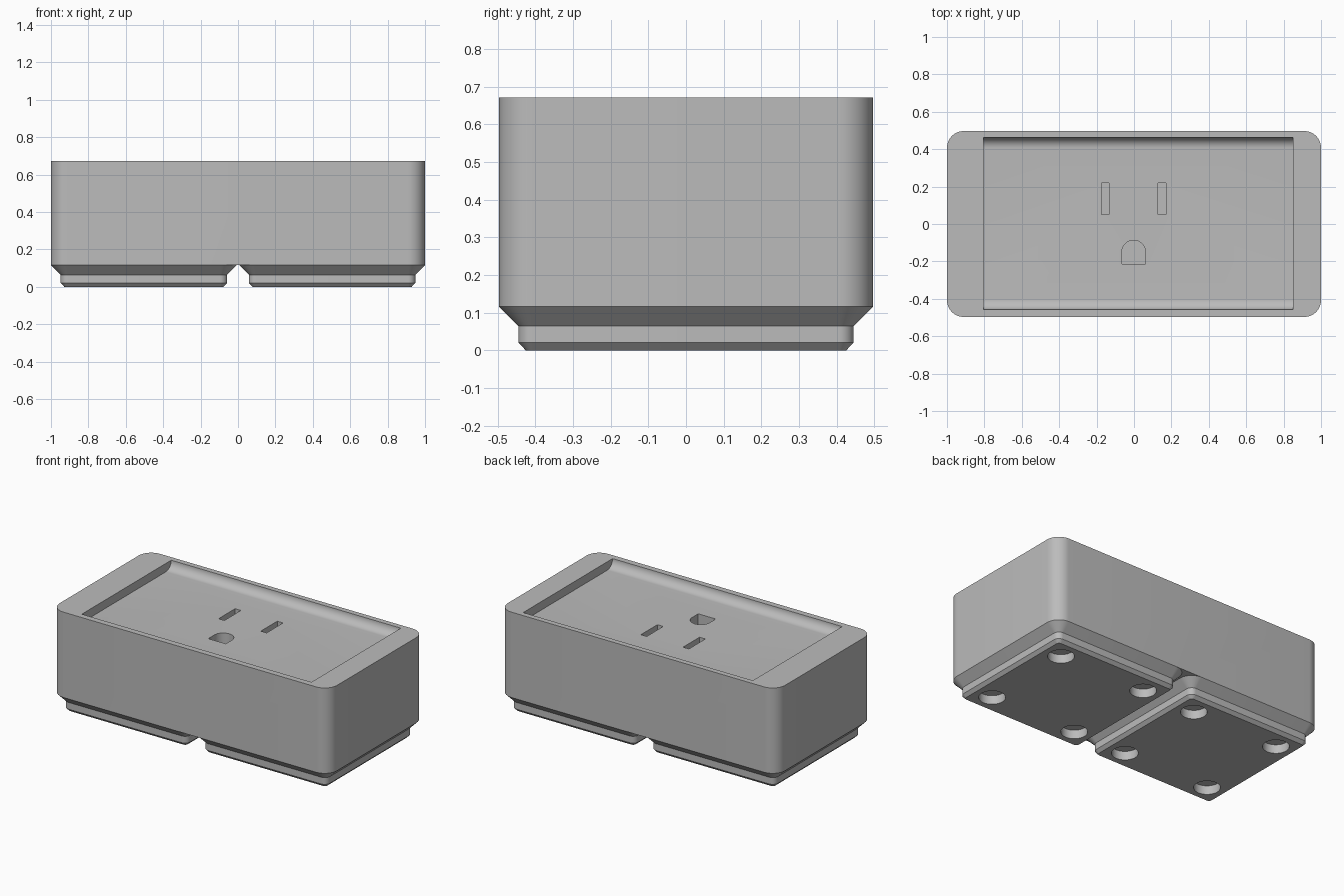
import bpy, bmesh, math

if "Cube" in bpy.data.objects:
    bpy.data.objects.remove(bpy.data.objects["Cube"])

grey = bpy.data.materials.new("plain grey")
grey.diffuse_color = (0.5, 0.5, 0.5, 1)
grey.use_nodes = True
grey.node_tree.nodes["Principled BSDF"].inputs["Base Color"].default_value = grey.diffuse_color

HX, HY, TOP, FOOT = 1.0, 0.497, 0.672, 0.116
FLOOR = TOP - 0.055


def loft(name, rings):
    """Closed solid skinned through rings of matching point count."""
    bm = bmesh.new()
    vs = [[bm.verts.new(p) for p in r] for r in rings]
    n = len(vs[0])
    for a, b in zip(vs, vs[1:]):
        for i in range(n):
            j = (i + 1) % n
            bm.faces.new((a[i], a[j], b[j], b[i]))
    bm.faces.new(vs[0][::-1])
    bm.faces.new(vs[-1])
    bmesh.ops.recalc_face_normals(bm, faces=bm.faces[:])
    me = bpy.data.meshes.new(name)
    bm.to_mesh(me)
    bm.free()
    me.materials.append(grey)
    ob = bpy.data.objects.new(name, me)
    bpy.context.collection.objects.link(ob)
    return ob


def rounded(cx, hx, hy, r, z, seg=12):
    pts = []
    for k, (sx, sy) in enumerate(((1, 1), (-1, 1), (-1, -1), (1, -1))):
        for i in range(seg + 1):
            a = math.pi / 2 * (k + i / seg)
            pts.append((cx + sx * (hx - r) + r * math.cos(a),
                        sy * (hy - r) + r * math.sin(a), z))
    return pts


def prism(name, pts, z0, z1):
    return loft(name, [[(x, y, z) for x, y in pts] for z in (z0, z1)])


def combine(ob, other, op):
    m = ob.modifiers.new("cut", 'BOOLEAN')
    m.operation, m.solver, m.object = op, 'EXACT', other
    bpy.context.view_layer.objects.active = ob
    bpy.ops.object.modifier_apply(modifier=m.name)
    bpy.data.objects.remove(other, do_unlink=True)


# main block
body = loft("holder_body", [rounded(0, HX, HY, 0.09, z) for z in (FOOT, TOP)])

# two stepped feet with four round magnet holes each
for s in (-1, 1):
    c = s * (HX - HY)
    foot = loft("foot", [rounded(c, HY - d, HY - d, r, z) for d, r, z in (
        (0.071, 0.019, 0), (0.052, 0.038, 0.02), (0.052, 0.038, 0.064),
        (0.0, 0.09, FOOT), (0.03, 0.06, FOOT + 0.04))])
    for dx in (-0.311, 0.311):
        for dy in (-0.311, 0.311):
            circle = [(c + dx + 0.078 * math.cos(math.tau * i / 40),
                       dy + 0.078 * math.sin(math.tau * i / 40)) for i in range(40)]
            combine(foot, prism("hole", circle, -0.1, 0.057), 'DIFFERENCE')
    combine(body, foot, 'UNION')

# shallow tray with rounded front and back edges
y0, y1, r = -0.458, 0.462, 0.055
profile = [(y0, TOP + 0.1)]
for cy, start in ((y0 + r, 180), (y1 - r, 270)):
    for i in range(13):
        a = math.radians(start + 90 * i / 12)
        profile.append((cy + r * math.cos(a), FLOOR + r + r * math.sin(a)))
profile.append((y1, TOP + 0.1))
tray = loft("tray", [[(x, y, z) for y, z in profile] for x in (-0.805, 0.85)])
combine(body, tray, 'DIFFERENCE')

# plug blade slots
for x in (-0.154, 0.15):
    slot = [(x - 0.021, 0.05), (x + 0.021, 0.05), (x + 0.021, 0.22), (x - 0.021, 0.22)]
    combine(body, prism("slot", slot, FLOOR - 0.42, FLOOR + 0.03), 'DIFFERENCE')

# ground pin hole with arched end
cx, cy, r = -0.002, -0.15, 0.063
arch = [(cx - r, -0.213), (cx + r, -0.213)]
arch += [(cx + r * math.cos(math.pi * i / 24), cy + r * math.sin(math.pi * i / 24))
         for i in range(25)]
combine(body, prism("ground_hole", arch, FLOOR - 0.42, FLOOR + 0.03), 'DIFFERENCE')

# single colour, smooth rounds with sharp edges
body.data.materials.clear()
body.data.materials.append(grey)
for p in body.data.polygons:
    p.material_index = 0
bpy.ops.object.select_all(action='DESELECT')
body.select_set(True)
bpy.context.view_layer.objects.active = body
bpy.ops.object.shade_smooth_by_angle(angle=math.radians(25))
